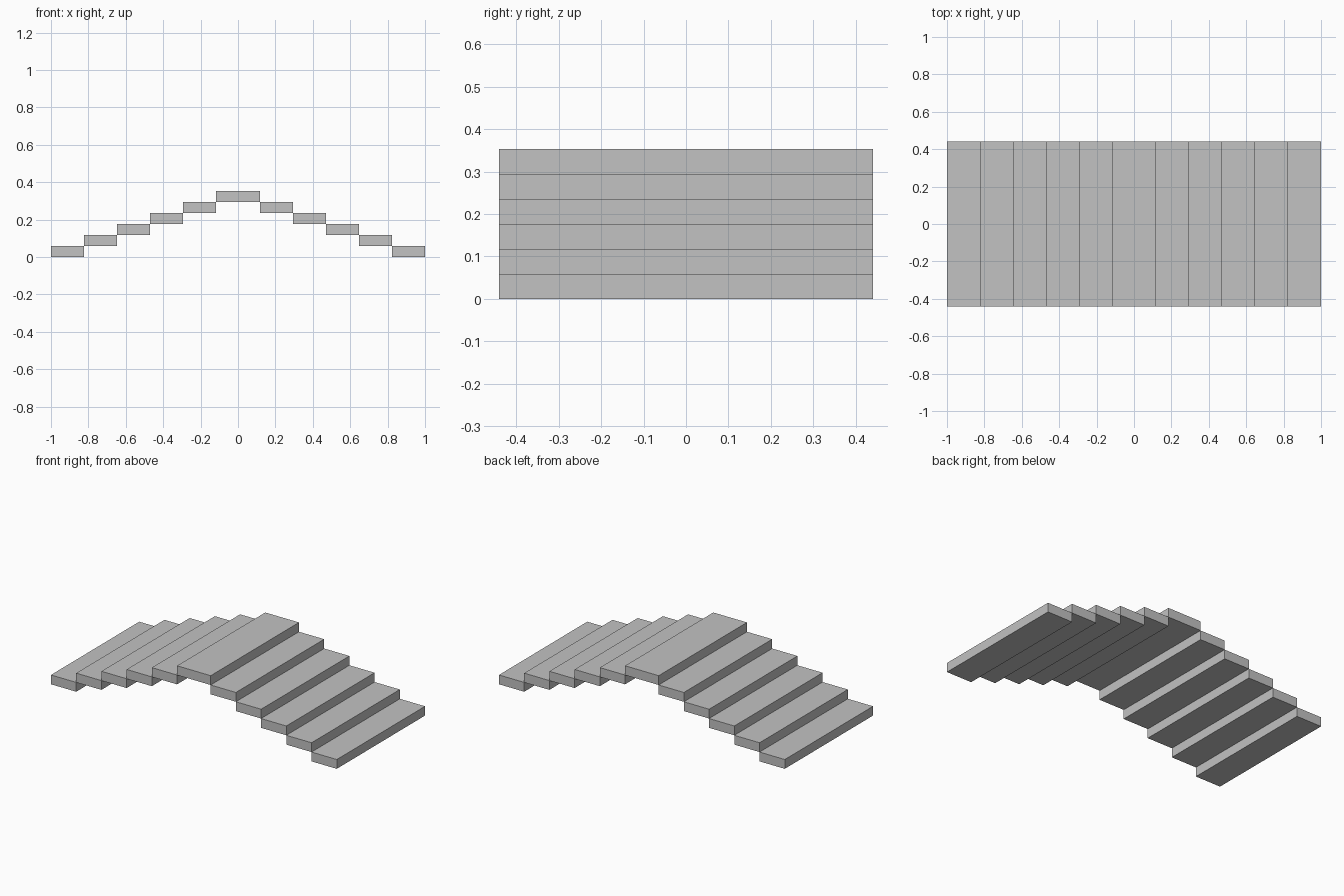
import bpy

cube = bpy.data.objects.get("Cube")
if cube:
    bpy.data.objects.remove(cube, do_unlink=True)

# Single plain grey
grey = bpy.data.materials.new("light_grey")
grey.use_nodes = True
colour = (0.54, 0.54, 0.54, 1.0)
grey.diffuse_color = colour
grey.node_tree.nodes["Principled BSDF"].inputs["Base Color"].default_value = colour

STEPS = 5                            # treads on each side
DEPTH = 0.882                        # front to back
RISE = 0.353 / (STEPS + 1)           # slab thickness, equal to the rise
TOP_HALF = 0.1176                    # half width of the top slab
TREAD = (1.0 - TOP_HALF) / STEPS     # width of each tread


def slab(name, x, level, width):
    bpy.ops.mesh.primitive_cube_add(size=1, location=(x, 0, RISE * (level + 0.5)))
    obj = bpy.context.object
    obj.name = name
    obj.scale = (width, DEPTH, RISE)
    bpy.ops.object.transform_apply(location=False, rotation=False, scale=True)
    obj.data.materials.append(grey)


# Treads climbing from both ends to the middle
for side, sign in (("left", 1), ("right", -1)):
    for i in range(STEPS):
        slab(f"{side}_step_{i + 1}", sign * (1.0 - TREAD * (i + 0.5)), i, TREAD)

# Wider landing at the top
slab("top_landing", 0, STEPS, TOP_HALF * 2)
